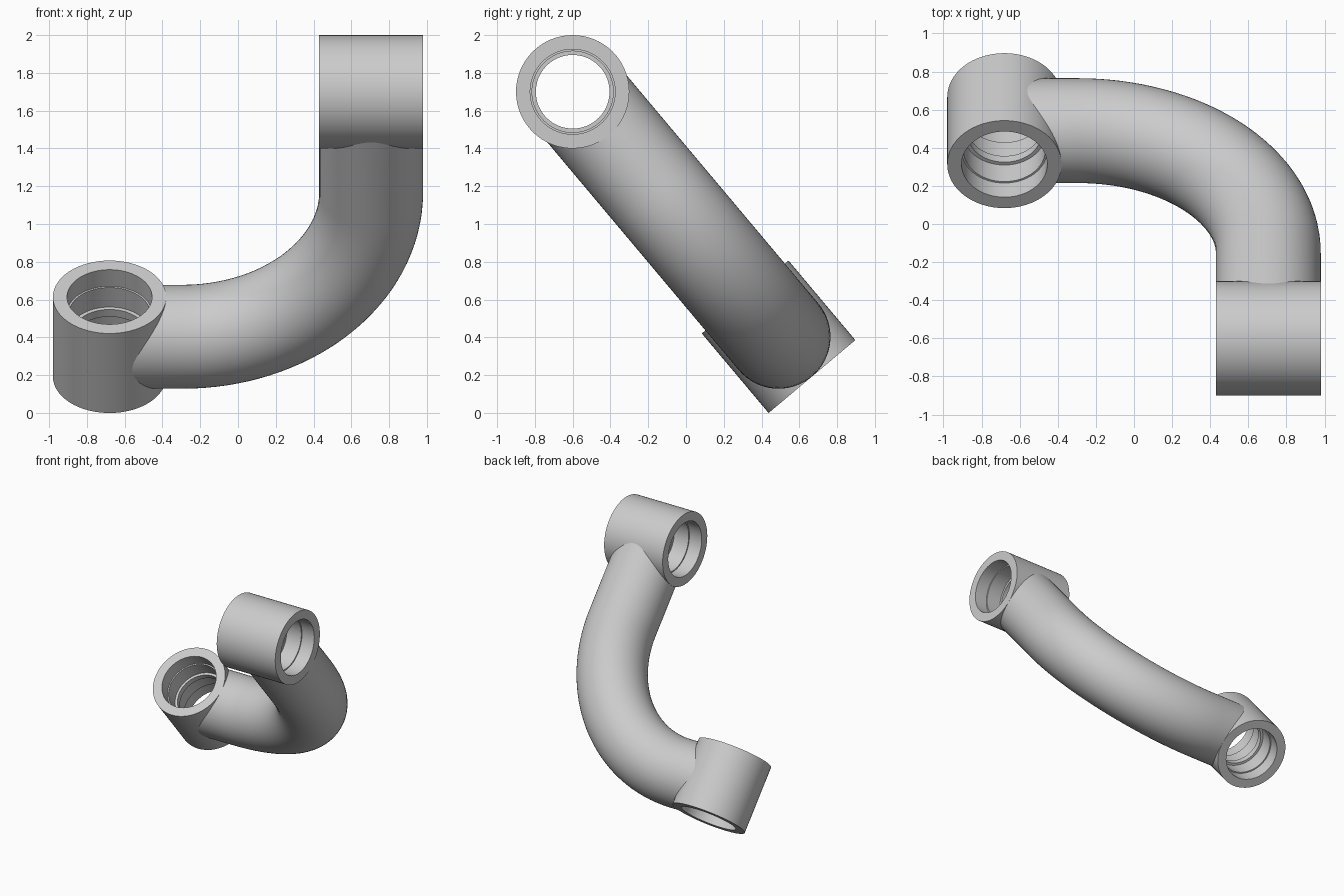
import bpy, bmesh, math
from mathutils import Vector

if "Cube" in bpy.data.objects:
    bpy.data.objects.remove(bpy.data.objects["Cube"])

SEG = 64
UPPER = Vector((0.705, -0.6, 1.7))
LOWER = Vector((-0.68, 0.49, 0.403))
X = Vector((1, 0, 0))
D = Vector((0, LOWER.y - UPPER.y, LOWER.z - UPPER.z))   # slanted direction of the arm plane
LENGTH = D.length
D.normalize()
N = Vector((0, -D.z, D.y))                              # normal of the arm plane
BEND, TUBE_R, SEAT_R = 1.0, 0.275, 0.29


def skin(name, rings, closed):
    """Join equal-sized rings of points into a smooth-shaded object."""
    bm = bmesh.new()
    vs = [[bm.verts.new(p) for p in ring] for ring in rings]
    pairs = list(zip(vs, vs[1:]))
    if closed:
        pairs.append((vs[-1], vs[0]))
    for a, b in pairs:
        for i in range(SEG):
            j = (i + 1) % SEG
            bm.faces.new((a[i], a[j], b[j], b[i]))
    bmesh.ops.recalc_face_normals(bm, faces=bm.faces)
    mesh = bpy.data.meshes.new(name)
    bm.to_mesh(mesh)
    bm.free()
    ob = bpy.data.objects.new(name, mesh)
    bpy.context.collection.objects.link(ob)
    bpy.ops.object.select_all(action='DESELECT')
    ob.select_set(True)
    bpy.context.view_layer.objects.active = ob
    bpy.ops.object.shade_smooth_by_angle(angle=math.radians(30))
    return ob


def circle(center, u, v, r):
    return [center + r * (math.cos(t) * u + math.sin(t) * v)
            for t in (2 * math.pi * i / SEG for i in range(SEG))]


def socket(name, center, axis, u, v):
    """Hollow hub with stepped bore and a central lip."""
    half = [(0.3, 0.275), (0.225, 0.275), (0.225, 0.16), (0.215, 0.16),
            (0.215, 0.025), (0.195, 0.025)]
    profile = half + [(r, -h) for r, h in reversed(half)]
    skin(name, [circle(center + axis * h, u, v, r) for r, h in profile], True)


socket("upper_socket", UPPER, X, D, N)
socket("lower_socket", LOWER, D, X, N)

# Curved arm: both ends are saddle-cut into the socket walls
straight = LENGTH - BEND
pivot = UPPER + D * straight - X * BEND
rings = []
for k in range(33):
    a = math.pi / 2 * k / 32
    out = X * math.cos(a) + D * math.sin(a)
    rings.append(circle(pivot + out * BEND, out, N, TUBE_R))


def saddle(ring, center, direction):
    """Slide a ring along direction until it sits on the socket wall."""
    cut = []
    for p in ring:
        q = p - center
        n = q.dot(N)
        cut.append(p + direction * (math.sqrt(SEAT_R ** 2 - n * n) - q.dot(direction)))
    return cut


rings.insert(0, saddle(rings[0], UPPER, D))
rings.append(saddle(rings[-1], LOWER, X))
skin("curved_arm", rings, False)
